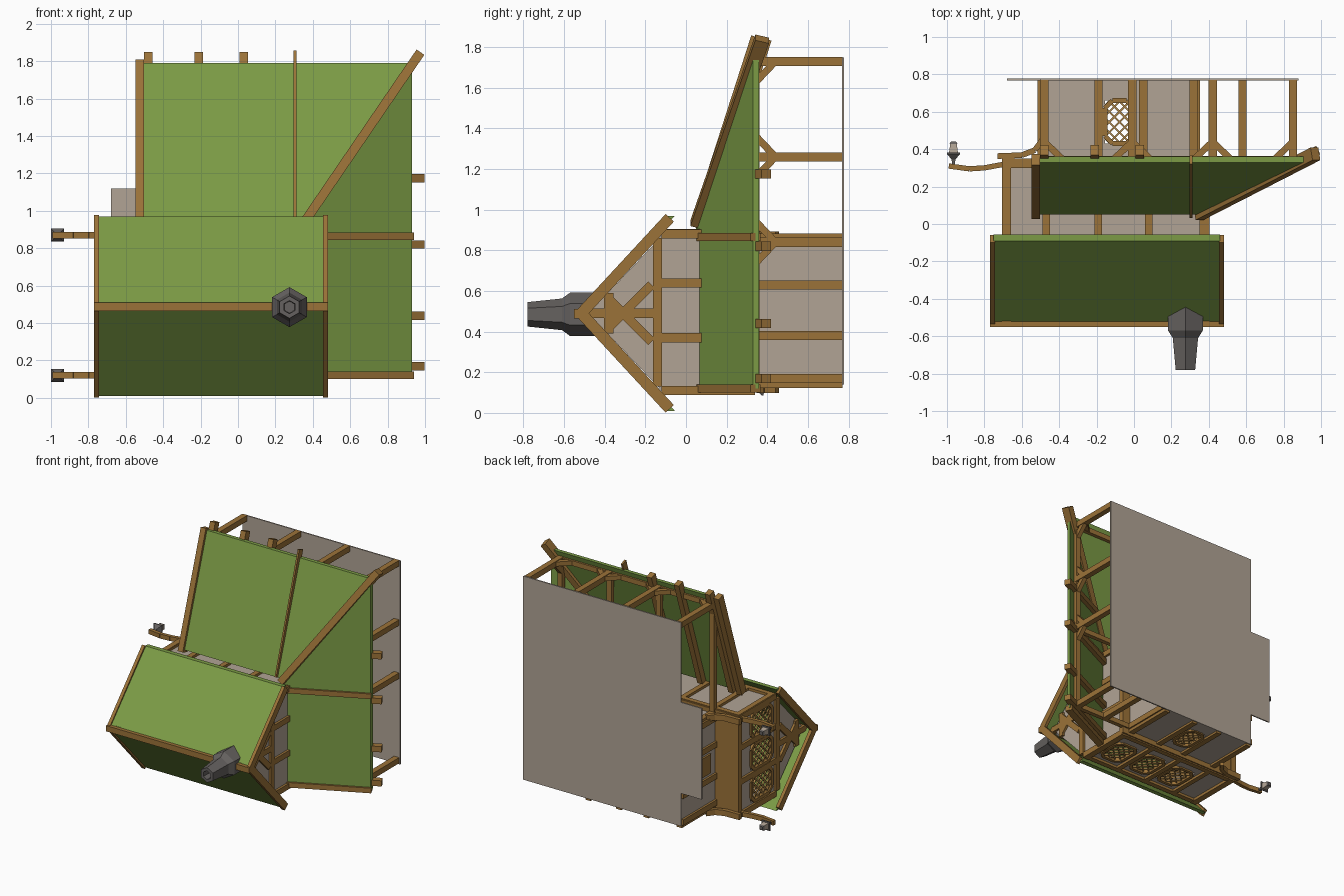
import bpy, bmesh
from math import pi, cos, sin
from mathutils import Vector as V

cube = bpy.data.objects.get("Cube")
if cube:
    bpy.data.objects.remove(cube, do_unlink=True)


def material(name, rgb):
    m = bpy.data.materials.new(name)
    m.use_nodes = True
    m.diffuse_color = (*rgb, 1)
    m.node_tree.nodes["Principled BSDF"].inputs["Base Color"].default_value = (*rgb, 1)
    return m


GREEN = material("green roof", (0.20, 0.33, 0.06))
WOOD = material("brown timber", (0.33, 0.17, 0.04))
PLASTER = material("warm grey plaster", (0.44, 0.37, 0.30))
STONE = material("dark grey stone", (0.13, 0.12, 0.115))
GOLD = material("golden lattice", (0.42, 0.24, 0.07))


def finish(name, bm, mat):
    bmesh.ops.recalc_face_normals(bm, faces=bm.faces)
    me = bpy.data.meshes.new(name)
    bm.to_mesh(me)
    bm.free()
    me.materials.append(mat)
    ob = bpy.data.objects.new(name, me)
    bpy.context.collection.objects.link(ob)
    return ob


def add_prism(bm, pts, offset):
    """Extrude a flat polygon along an offset."""
    f = bm.faces.new([bm.verts.new(p) for p in pts])
    top = bmesh.ops.extrude_face_region(bm, geom=[f])["geom"]
    bmesh.ops.translate(bm, verts=[g for g in top if isinstance(g, bmesh.types.BMVert)], vec=offset)


def slab(name, pts, offset, mat):
    bm = bmesh.new()
    add_prism(bm, pts, V(offset))
    return finish(name, bm, mat)


def box(name, x, y, z, mat):
    pts = [(x[0], y[0], z[0]), (x[1], y[0], z[0]), (x[1], y[1], z[0]), (x[0], y[1], z[0])]
    return slab(name, pts, (0, 0, z[1] - z[0]), mat)


def add_beam(bm, p, q, w, t, ref):
    """Square timber from p to q; t is measured along ref, w across it."""
    p, q, ref = V(p), V(q), V(ref)
    d = q - p
    s = d.cross(ref).normalized()
    r = s.cross(d).normalized()
    add_prism(bm, [p + s * a * w / 2 + r * b * t / 2
                   for a, b in ((-1, -1), (1, -1), (1, 1), (-1, 1))], d)


def beams(name, segs, w, t, ref, mat=WOOD):
    bm = bmesh.new()
    for p, q in segs:
        add_beam(bm, p, q, w, t, ref)
    return finish(name, bm, mat)


def path(points):
    return list(zip(points, points[1:]))


def wall(name, axis, pos, u, v, holes=()):
    """Thin wall across axis, with rectangular window openings (u0,u1,v0,v1)."""
    us = sorted({*u, *[a for h in holes for a in h[:2]]})
    vs = sorted({*v, *[a for h in holes for a in h[2:]]})
    at = (lambda a, b: (pos, a, b)) if axis == "x" else (lambda a, b: (a, b, pos))
    off = V((0.015, 0, 0)) if axis == "x" else V((0, 0, 0.015))
    bm = bmesh.new()
    for a0, a1 in path(us):
        for b0, b1 in path(vs):
            ca, cb = (a0 + a1) / 2, (b0 + b1) / 2
            if not any(h[0] < ca < h[1] and h[2] < cb < h[3] for h in holes):
                add_prism(bm, [at(a0, b0), at(a1, b0), at(a1, b1), at(a0, b1)], off)
    finish(name, bm, PLASTER)


def window(name, axis, pos, hole):
    """Chamfered frame with a diagonal lattice."""
    cu, cv = (hole[0] + hole[1]) / 2, (hole[2] + hole[3]) / 2
    w, h = (hole[1] - hole[0]) / 2, (hole[3] - hole[2]) / 2
    at = (lambda a, b: (pos, cu + a, cv + b)) if axis == "x" else (lambda a, b: (cu + a, cv + b, pos))
    ref = (1, 0, 0) if axis == "x" else (0, 0, 1)
    c = 0.04
    ring = [(w, h - c), (w - c, h), (c - w, h), (-w, h - c), (-w, c - h), (c - w, -h), (w - c, -h), (w, c - h)]
    ring = [at(*p) for p in ring]
    beams(name + "_frame", path(ring + ring[:1]), 0.025, 0.035, ref)
    bars = []
    for i in range(-6, 7):
        k = i * 0.055
        lo, hi = max(-w, -h - k), min(w, h - k)
        if hi - lo > 0.02:
            bars += [(at(s * lo, lo + k), at(s * hi, hi + k)) for s in (1, -1)]
    beams(name + "_lattice", bars, 0.010, 0.012, ref, GOLD)


X, Y, Z = (1, 0, 0), (0, 1, 0), (0, 0, 1)

# Ground slab with entrance step
slab("ground_slab", [(-.5, .768, .14), (.88, .768, .14), (.88, .768, 1.75), (-.5, .768, 1.75),
                     (-.5, .768, 1.12), (-.68, .768, 1.12), (-.68, .768, .4), (-.5, .768, .4)],
     (0, .01, 0), PLASTER)

# Lower storey walls, windows and timbers
low_hole = (-.155, .0, .43, .66)
for side, z in (("upper", .85), ("lower", .14)):
    wall("lower_storey_wall_" + side, "z", z, (-.5, .34), (.34, .77), [low_hole])
    window("lower_window_" + side, "z", z + .008, low_hole)
    beams("lower_posts_" + side, [((x, .34, z + .008), (x, .77, z + .008)) for x in (-.48, -.19, .05, .32)],
          .045, .05, Z)
for side, x in (("right", .32), ("left", -.5)):
    wall("lower_end_wall_" + side, "x", x, (.34, .77), (.14, .865))
    beams("lower_end_posts_" + side, [((x + .008, .34, z), (x + .008, .77, z)) for z in (.17, .38, .63, .84)],
          .045, .05, X)
box("entrance_door", (-.515, -.5), (.42, .765), (.43, .58), WOOD)

# Jettied upper storey: soffit, walls and windows
box("jetty_floor", (-.7, .39), (.32, .35), (.1, .9), WOOD)
up_holes = [(x - .095, x + .095, -.03, .21) for x in (-.33, -.055, .225)]
end_holes = [(-.08, .18, z - .1, z + .1) for z in (.25, .5, .75)]
wall("upper_wall_back", "z", .87, (-.68, .38), (-.12, .33))
wall("upper_wall_front", "z", .11, (-.68, .38), (-.12, .33), up_holes)
wall("upper_end_wall_left", "x", -.69, (-.13, .33), (.11, .88), end_holes)
wall("upper_end_wall_right", "x", .37, (-.13, .33), (.11, .88))
for i, h in enumerate(up_holes):
    window(f"upper_window_{i}", "z", .115, h)
for i, h in enumerate(end_holes):
    window(f"end_window_{i}", "x", -.685, h)
for z in (.885, .11):
    beams("upper_posts", [((x, -.12, z), (x, .34, z)) for x in (-.68, -.47, -.19, .08, .37)], .04, .04, Z)
    beams("upper_plates", [((-.7, y, z), (.39, y, z)) for y in (-.1, .32)], .04, .04, Z)

# Gable ends: plaster triangle and timber truss
for side, x in (("right", .378), ("left", -.682)):
    slab("gable_" + side, [(x - .007, -.48, .49), (x - .007, -.12, .87), (x - .007, -.12, .11)], (.014, 0, 0), PLASTER)
    truss = [((x, -.14, .13), (x, -.14, .86)), ((x, -.38, .39), (x, -.38, .59)),
             ((x, -.52, .49), (x, -.14, .49)), ((x, -.38, .42), (x, -.17, .63)),
             ((x, -.38, .56), (x, -.17, .35)), ((x, .33, .1), (x, .33, .9))]
    truss += [((x, -.27 if z in (.36, .63) else -.12, z), (x, .34, z)) for z in (.11, .37, .64, .88)]
    beams("gable_truss_" + side, truss, .045, .05, X)

# Main gable roof with bargeboards and ridge beam
for s in (1, -1):
    e = .49 + s * .48
    slab("main_roof", [(-.75, -.54, .49), (.46, -.54, .49), (.46, -.09, e), (-.75, -.09, e)], (0, .035, 0), GREEN)
    beams("bargeboards", [((x, -.515, .49), (x, -.08, .49 + s * .47)) for x in (-.757, .467)], .055, .026, X)
box("ridge_beam", (-.77, .48), (-.55, -.505), (.465, .51), WOOD)

# Skirt roof: back slope, side slope, hip and edge timbers
hip, corner = (.35, .05, .95), (.93, .33, 1.79)
slab("skirt_roof_back", [(-.52, .05, .95), hip, corner, (-.52, .33, 1.79)], (0, .03, 0), GREEN)
slab("skirt_roof_side", [hip, corner, (.93, .33, .12), (.35, .05, .12)], (0, .03, 0), GREEN)
beams("hip_beam", [((.345, .055, .925), (.97, .375, 1.84))], .05, .07, Y)
beams("skirt_edge_back", [((-.525, .055, .93), (-.525, .345, 1.80))], .045, .06, Y)
beams("skirt_seam_back", [((.305, .055, .95), (.305, .345, 1.85))], .014, .05, Y)
beams("skirt_edges_side", [((.33, .055, z), (.93, .343, z)) for z in (.12, .865)], .04, .055, Y)
beams("back_rafters", [((x, .10, .95), (x, .395, 1.84)) for x in (-.48, -.21, .03)], .045, .055, Y)
beams("side_rafters", [((x, y, z), (.985, .395, z)) for x, y, z in
                       ((.52, .17, 1.175), (.37, .10, .82), (.37, .10, .44), (.37, .10, .17))], .045, .05, Y)

# Porch posts, eave plates and knee braces
back_x, side_z = (-.48, -.01, .42, .85), (.17, .84, 1.26, 1.73)
posts = [((x, .34, 1.73), (x, .77, 1.73)) for x in back_x]
posts += [((.85, .34, z), (.85, .77, z)) for z in side_z[:-1]] + [((.58, .34, .17), (.58, .77, .17))]
beams("porch_posts", posts, .045, .045, Z)
beams("porch_plate_back", [((-.5, .345, 1.73), (.87, .345, 1.73))], .04, .035, Y)
beams("porch_plate_side", [((.85, .345, .15), (.85, .345, 1.75))], .04, .035, Y)
braces = [((x, .44, 1.73), (x + s * .1, .345, 1.73)) for x in back_x for s in (1, -1) if -.5 < x + s * .1 < .87]
braces += [((.85, .44, z), (.85, .345, z + s * .1)) for z, s in ((1.73, -1), (1.26, 1), (1.26, -1), (.84, -1), (.84, 1))]
beams("porch_braces", braces, .035, .035, Y)
beams("porch_tie_beams", [((x, .345, .86), (x, .345, 1.73)) for x in (-.48, -.01, .42)]
      + [((.33, .345, z), (.85, .345, z)) for z in (.17, .84)], .04, .035, Y)

# Curved jetty brackets carrying lanterns
for z in (.87, .12):
    beams("jetty_bracket", path([(-.49, .45, z), (-.53, .395, z), (-.60, .368, z), (-.73, .363, z)]), .03, .045, Z)
    beams("lantern_arm", path([(-.62, .33, z), (-.72, .315, z), (-.80, .30, z), (-.88, .295, z), (-.99, .31, z)]),
          .028, .035, Z)


def lathe(name, x, z, sides, rings, mat):
    """Faceted stack of rings along the vertical axis of the house."""
    bm = bmesh.new()
    loops = [[bm.verts.new((x + r * sin(2 * pi * i / sides + turn), y, z + r * cos(2 * pi * i / sides + turn)))
              for i in range(sides)] for y, r, turn in rings]
    for a, b in path(loops):
        for i in range(sides):
            j = (i + 1) % sides
            bm.faces.new((a[i], a[j], b[j], b[i]))
    bm.faces.new(loops[0])
    bm.faces.new(loops[-1])
    finish(name, bm, mat)


for z in (.87, .12):
    q = pi / 4
    lathe("lantern_cap", -.965, z, 4, [(.31, .008, q), (.345, .015, q), (.375, .05, q), (.382, .05, q)], STONE)
    lathe("lantern_body", -.965, z, 4, [(.38, .034, q), (.43, .024, q)], PLASTER)
    lathe("lantern_base", -.965, z, 4, [(.428, .03, q), (.44, .02, q)], STONE)

# Hexagonal chimney with hollow top
lathe("chimney", .275, .485, 6,
      [(-.38, .107, 0), (-.57, .107, 0), (-.61, .078, 0), (-.78, .06, 0), (-.78, .035, 0), (-.70, .032, 0)], STONE)
